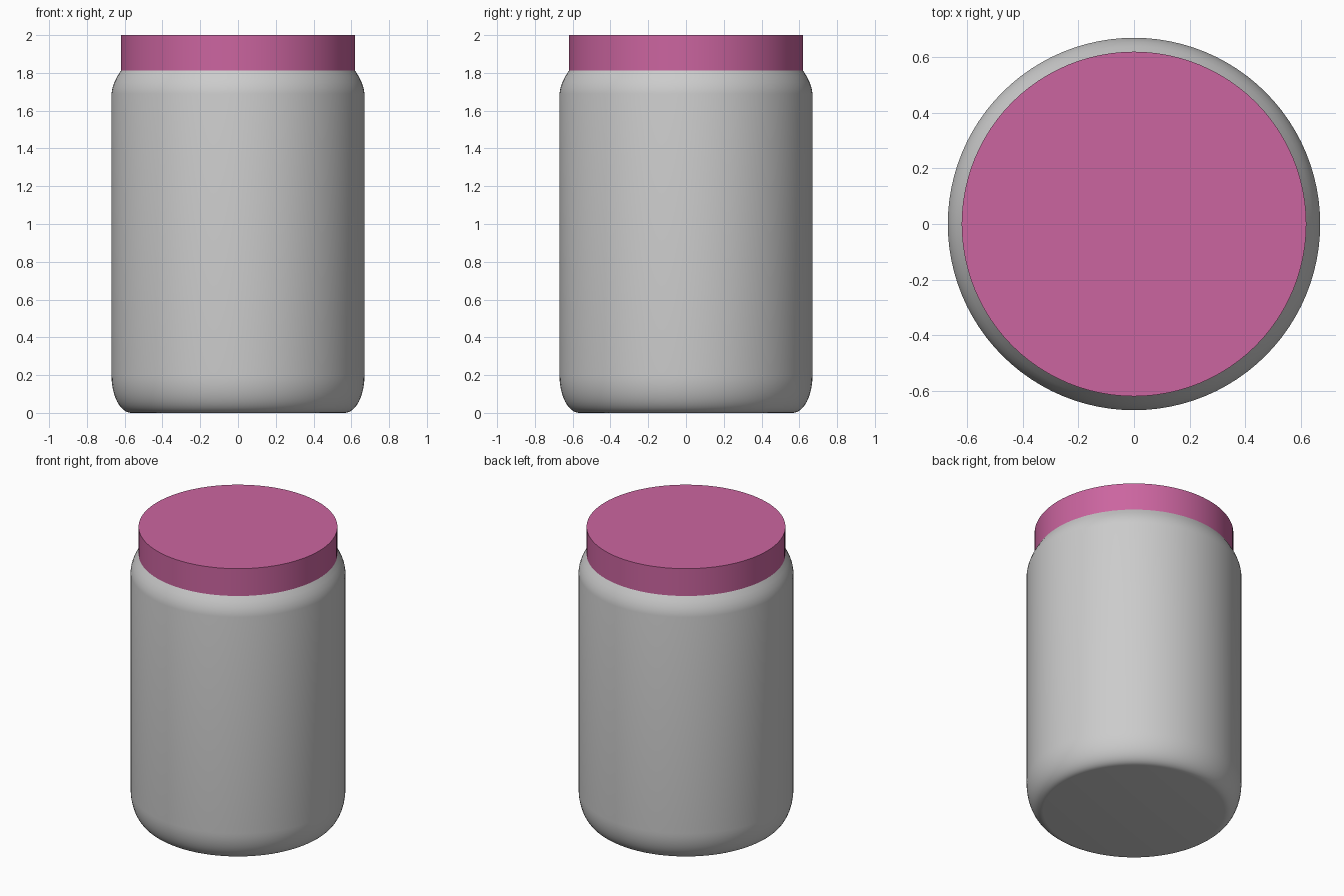
import bpy, bmesh, math

if "Cube" in bpy.data.objects:
    bpy.data.objects.remove(bpy.data.objects["Cube"])

SEGMENTS = 96


def lathe(name, profile, sharp_angle=40):
    """Revolve a (radius, z) profile around z; end points on the axis close it."""
    bm = bmesh.new()
    verts = [bm.verts.new((r, 0, z)) for r, z in profile]
    edges = [bm.edges.new(pair) for pair in zip(verts, verts[1:])]
    bmesh.ops.spin(bm, geom=verts + edges, cent=(0, 0, 0), axis=(0, 0, 1),
                   angle=math.tau, steps=SEGMENTS, use_merge=True)
    bmesh.ops.remove_doubles(bm, verts=bm.verts, dist=1e-5)
    bmesh.ops.recalc_face_normals(bm, faces=bm.faces)
    mesh = bpy.data.meshes.new(name)
    bm.to_mesh(mesh)
    bm.free()
    obj = bpy.data.objects.new(name, mesh)
    bpy.context.collection.objects.link(obj)
    bpy.ops.object.select_all(action='DESELECT')
    obj.select_set(True)
    bpy.context.view_layer.objects.active = obj
    bpy.ops.object.shade_smooth_by_angle(angle=math.radians(sharp_angle))
    return obj


def arc(cr, cz, rr, rz, start, end, steps):
    """Points of an elliptical arc, angles in degrees."""
    angles = [math.radians(start + (end - start) * i / steps) for i in range(steps + 1)]
    return [(cr + rr * math.cos(a), cz + rz * math.sin(a)) for a in angles]


# Jar body: flat base, rounded foot, straight wall, sloping shoulder, hidden neck
foot = arc(0.565, 0.20, 0.105, 0.20, -90, 0, 12)
shoulder = [(0.67, 1.69), (0.665, 1.72), (0.655, 1.75), (0.64, 1.78), (0.62, 1.812)]
neck = [(0.59, 1.82), (0, 1.82)]
lathe("jar_body", [(0, 0)] + foot + shoulder + neck)

# Screw lid: plain flat-topped disc
lid = lathe("lid", [(0, 1.81), (0.62, 1.81), (0.62, 2.0), (0, 2.0)])
pink = bpy.data.materials.new("lid_pink")
pink.diffuse_color = (0.6, 0.13, 0.35, 1)
pink.use_nodes = True
pink.node_tree.nodes["Principled BSDF"].inputs["Base Color"].default_value = pink.diffuse_color
lid.data.materials.append(pink)
